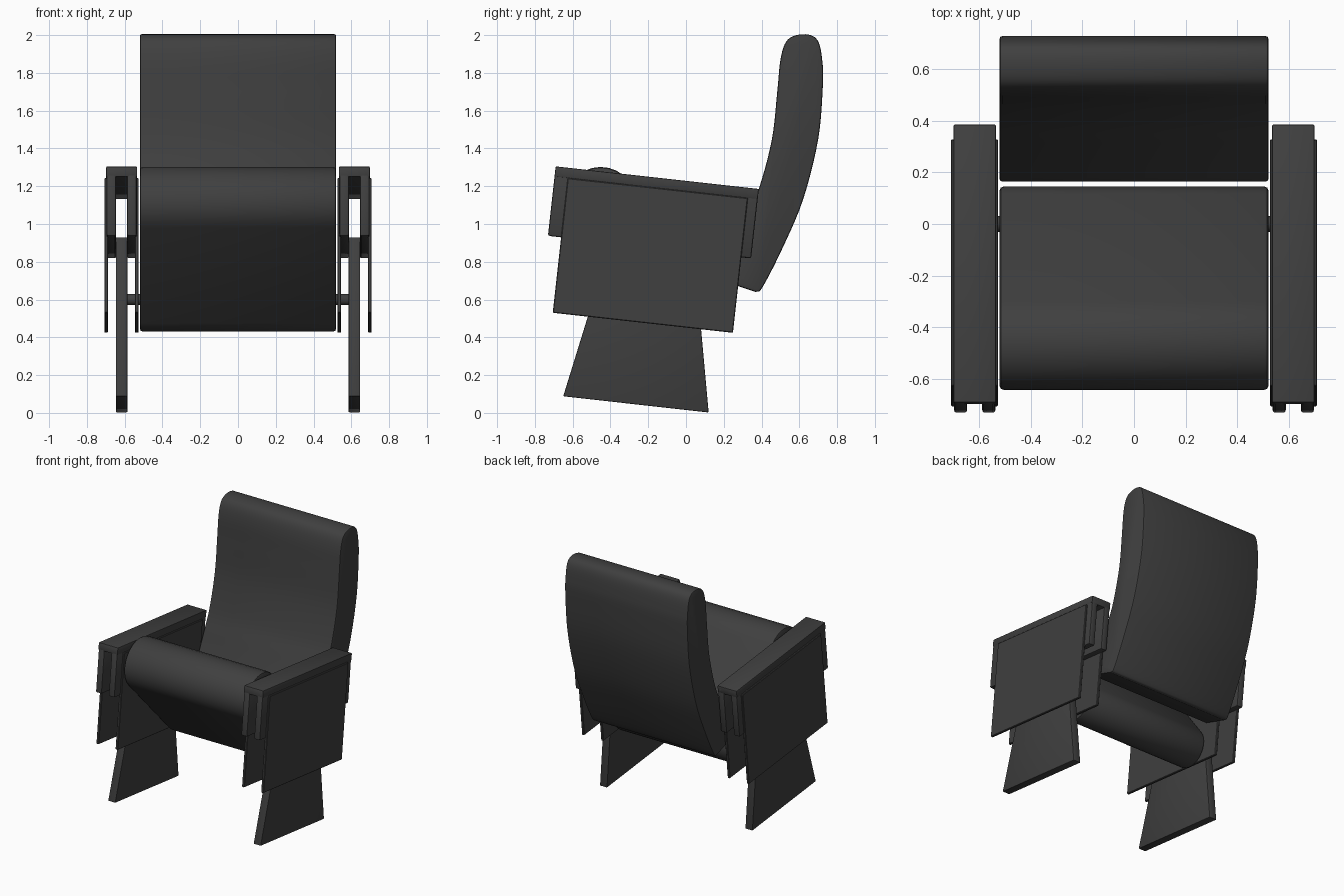
import bpy, bmesh, math
from mathutils import Vector

if "Cube" in bpy.data.objects:
    bpy.data.objects.remove(bpy.data.objects["Cube"])

dark = bpy.data.materials.new("dark_upholstery")
dark.diffuse_color = (0.05, 0.05, 0.05, 1)
dark.use_nodes = True
dark.node_tree.nodes["Principled BSDF"].inputs["Base Color"].default_value = dark.diffuse_color


def extrude_profile(name, pts, x0, x1, bevel=0.01, segs=2, mirror=False):
    """Solid with a (y, z) outline, spanning x0..x1, with softened hard edges."""
    bm = bmesh.new()
    face = bm.faces.new([bm.verts.new((x0, y, z)) for y, z in pts])
    ext = bmesh.ops.extrude_face_region(bm, geom=[face])
    bmesh.ops.translate(bm, vec=(x1 - x0, 0, 0),
                        verts=[g for g in ext["geom"] if isinstance(g, bmesh.types.BMVert)])
    bmesh.ops.recalc_face_normals(bm, faces=bm.faces)
    hard = [e for e in bm.edges if e.calc_face_angle(0) > math.radians(40)]
    if bevel:
        bmesh.ops.bevel(bm, geom=hard, offset=bevel, segments=segs, profile=0.5,
                        affect='EDGES', clamp_overlap=True)
    me = bpy.data.meshes.new(name)
    bm.to_mesh(me)
    bm.free()
    ob = bpy.data.objects.new(name, me)
    bpy.context.collection.objects.link(ob)
    me.materials.append(dark)
    bpy.ops.object.select_all(action='DESELECT')
    ob.select_set(True)
    bpy.context.view_layer.objects.active = ob
    bpy.ops.object.shade_smooth_by_angle(angle=math.radians(35))
    if mirror:
        ob.modifiers.new("mirror", 'MIRROR')
    return ob


def spline(pts, steps=5):
    """Open Catmull-Rom curve through the points."""
    p = [Vector(q) for q in pts]
    p = [2 * p[0] - p[1]] + p + [2 * p[-1] - p[-2]]
    out = []
    for a, b, c, d in zip(p, p[1:], p[2:], p[3:]):
        for i in range(steps):
            t = i / steps
            out.append(0.5 * (2 * b + (c - a) * t + (2 * a - 5 * b + 4 * c - d) * t * t
                              + (3 * b - a - 3 * c + d) * t ** 3))
    return out + [p[-2]]


def capsule(c0, r0, c1, r1, n=14):
    """Outline hugging two circles: the cushion section."""
    c0, c1 = Vector(c0), Vector(c1)
    d = c1 - c0
    axis = math.atan2(d.y, d.x)
    half = math.acos((r0 - r1) / d.length)
    pts = []
    for c, r, start, sweep in ((c1, r1, axis - half, 2 * half),
                               (c0, r0, axis + half, 2 * math.pi - 2 * half)):
        for i in range(n + 1):
            a = start + sweep * i / n
            pts.append(c + r * Vector((math.cos(a), math.sin(a))))
    return pts


TILT = math.atan(0.111)


def tilted(u0, u1, v0, v1):
    """Rectangle in the arm's tilted frame, measured from its top front corner."""
    u = Vector((math.cos(TILT), -math.sin(TILT)))
    v = Vector((math.sin(TILT), math.cos(TILT)))
    o = Vector((-0.69, 1.305))
    return [o + u * a + v * b for a, b in ((u0, v0), (u1, v0), (u1, v1), (u0, v1))]


# curved backrest
back = spline([(0.16, 0.71), (0.25, 0.89), (0.325, 1.05), (0.39, 1.2), (0.455, 1.45),
               (0.483, 1.7), (0.50, 1.87), (0.53, 1.965), (0.585, 2.0), (0.66, 2.0),
               (0.703, 1.96), (0.722, 1.86), (0.725, 1.74), (0.70, 1.45), (0.62, 1.13),
               (0.51, 0.87), (0.405, 0.665), (0.37, 0.64)])
extrude_profile("backrest", back, -0.52, 0.52, 0.012)

# half folded seat cushion
extrude_profile("seat", capsule((-0.452, 1.112), 0.19, (0.0, 0.575), 0.145),
                -0.52, 0.52, 0.016)

# armrests: sloping top with two side boards forming a channel
extrude_profile("armrest_top", tilted(0, 1.082, -0.055, 0), 0.534, 0.698, 0.006, mirror=True)
extrude_profile("armrest_inner_board", tilted(0, 1.082, -0.37, -0.01), 0.536, 0.587, 0.01, mirror=True)
extrude_profile("armrest_outer_board", tilted(0, 1.082, -0.37, -0.01), 0.645, 0.696, 0.01, mirror=True)

# thin cladding panels on both faces of each arm
panel = tilted(0.07, 1.03, -0.772, -0.054)
extrude_profile("inner_panel", panel, 0.526, 0.546, 0.004, 1, True)
extrude_profile("outer_panel", panel, 0.688, 0.708, 0.004, 1, True)

# flared leg plates
extrude_profile("leg", [(-0.65, 0.088), (0.12, 0.002), (0.04, 0.88), (-0.39, 0.93)],
                0.585, 0.647, 0.006, 2, True)

# seat pivots joining cushion and arms
pivot = [(0.03 * math.cos(a * math.pi / 8), 0.6 + 0.03 * math.sin(a * math.pi / 8)) for a in range(16)]
extrude_profile("seat_pivot", pivot, 0.50, 0.60, 0, 1, True)
